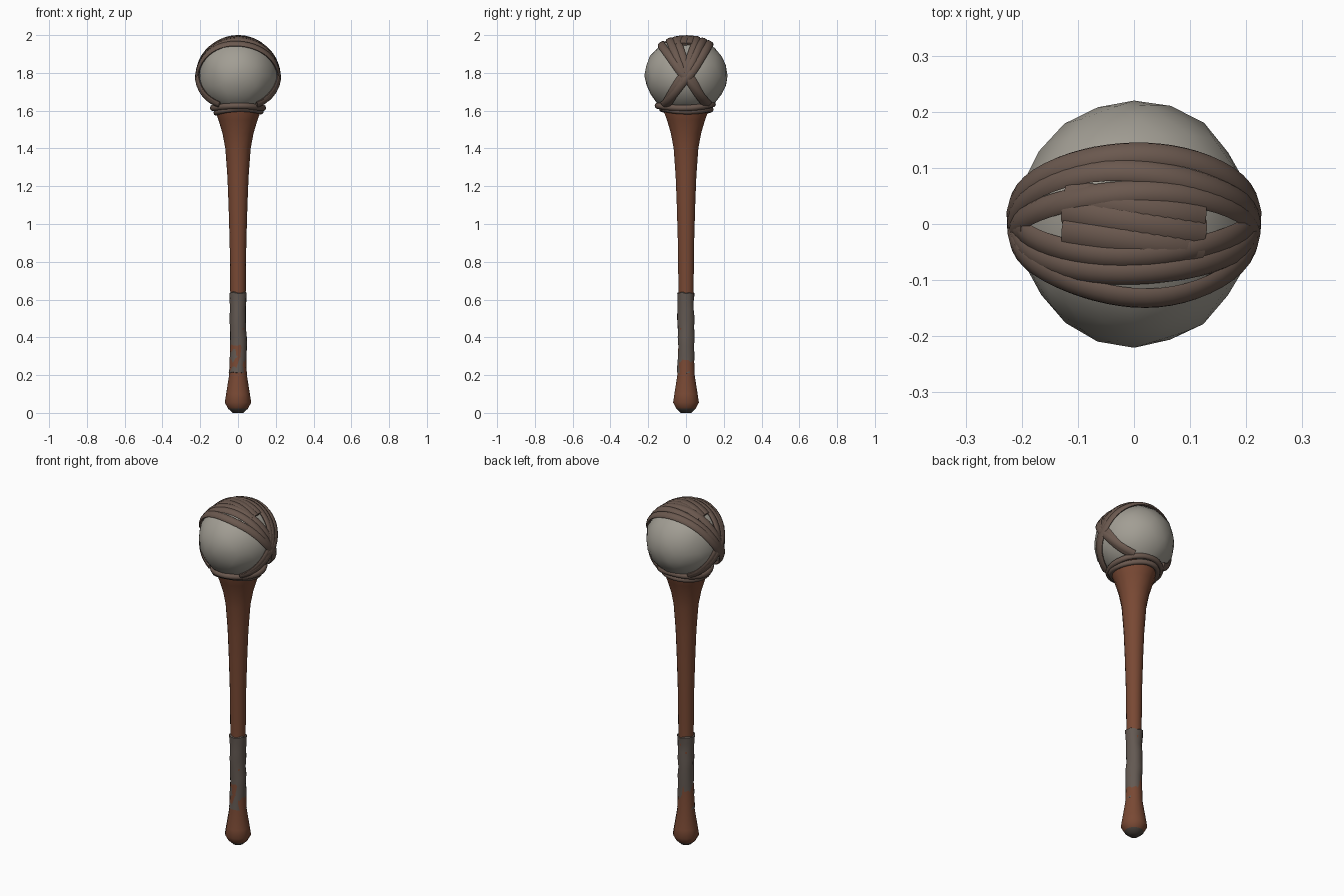
import bpy, bmesh, math
from mathutils import Vector, noise

if "Cube" in bpy.data.objects:
    bpy.data.objects.remove(bpy.data.objects["Cube"])

CZ = 1.785                      # centre height of the stone head
RX, RY, RZ = 0.210, 0.217, 0.204


def mat(name, rgb):
    m = bpy.data.materials.new(name)
    m.diffuse_color = (*rgb, 1)
    m.use_nodes = True
    m.node_tree.nodes["Principled BSDF"].inputs["Base Color"].default_value = m.diffuse_color
    return m


STONE = mat("pale stone", (0.36, 0.34, 0.295))
STRAP = mat("leather strap", (0.145, 0.098, 0.077))
WOOD = mat("red brown wood", (0.19, 0.066, 0.034))
GRIP = mat("grey grip wrap", (0.125, 0.10, 0.085))
DARK = mat("dark worn tip", (0.075, 0.06, 0.05))


def finish(bm, name, mats, angle=40):
    bmesh.ops.recalc_face_normals(bm, faces=bm.faces)
    me = bpy.data.meshes.new(name)
    bm.to_mesh(me)
    bm.free()
    ob = bpy.data.objects.new(name, me)
    bpy.context.collection.objects.link(ob)
    for m in mats:
        me.materials.append(m)
    bpy.ops.object.select_all(action='DESELECT')
    ob.select_set(True)
    bpy.context.view_layer.objects.active = ob
    bpy.ops.object.shade_smooth_by_angle(angle=math.radians(angle))
    return ob


def skin(bm, rings, closed=False):
    """Bridge successive vertex rings, capping open ends."""
    vs = [[bm.verts.new(p) for p in r] for r in rings]
    n = len(vs[0])
    for i in range(len(vs) - (0 if closed else 1)):
        a, b = vs[i], vs[(i + 1) % len(vs)]
        for k in range(n):
            bm.faces.new((a[k], a[(k + 1) % n], b[(k + 1) % n], b[k]))
    if not closed:
        bm.faces.new(vs[0])
        bm.faces.new(vs[-1])


def lathe(bm, profile, n=14, wobble=0.0):
    rings = []
    for z, r in profile:
        ring = []
        for k in range(n):
            a = 2 * math.pi * k / n
            c, s = math.cos(a), math.sin(a)
            d = wobble * noise.noise(Vector((c * 1.5, s * 1.5, z * 12)))
            ring.append((c * (r + d), s * (r + d), z + d * 2))
        rings.append(ring)
    skin(bm, rings)


def sweep(bm, pts, nrms, w, t, closed=False, n=8):
    """Flattened oval strap following pts, lying flat against the normals."""
    rings, m = [], len(pts)
    for i in range(m):
        if closed:
            tan = pts[(i + 1) % m] - pts[i - 1]
        else:
            tan = pts[min(i + 1, m - 1)] - pts[max(i - 1, 0)]
        side = tan.cross(nrms[i]).normalized()
        rings.append([pts[i] + side * w * math.cos(2 * math.pi * k / n)
                      + nrms[i] * t * math.sin(2 * math.pi * k / n) for k in range(n)])
    skin(bm, rings, closed)


# Handle with flared top and rounded knob
bm = bmesh.new()
lathe(bm, [(0.004, 0.028), (0.022, 0.052), (0.055, 0.07), (0.10, 0.063), (0.20, 0.047),
           (0.40, 0.04), (0.64, 0.041), (0.90, 0.044), (1.10, 0.05), (1.25, 0.056),
           (1.40, 0.067), (1.48, 0.082), (1.55, 0.103), (1.60, 0.122), (1.63, 0.125)])
for f in bm.faces:
    f.material_index = 1 if f.calc_center_median().z < 0.03 else 0
for v in bm.verts:
    if v.co.z < 0.01:
        v.co.z = 0
finish(bm, "handle", [WOOD, DARK], 60)

# Grip wrap, slightly uneven
bm = bmesh.new()
prof = [(0.205, 0.038), (0.208, 0.046)]
prof += [(0.25 + 0.05 * i, 0.043 + 0.002 * (i % 2)) for i in range(8)]
prof += [(0.635, 0.048), (0.64, 0.039)]
lathe(bm, prof, 14, 0.006)
finish(bm, "grip_wrap", [GRIP])

# Stone head, roughly hewn ball
bm = bmesh.new()
bmesh.ops.create_icosphere(bm, subdivisions=3, radius=1)
for v in bm.verts:
    d = v.co.normalized()
    k = 1 + 0.035 * noise.noise(d * 2.6) - 0.004
    v.co = Vector((d.x * RX * k, d.y * (RY + 0.003) * k, CZ + d.z * RZ * k))
finish(bm, "stone_head", [STONE], 30)


def over_head(bm, yfun, a0, a1, w, lift, n=40):
    """Strap over the head from one x side to the other; angle 0 is the top."""
    pts, nrms = [], []
    for i in range(n + 1):
        a = math.radians(a0 + (a1 - a0) * i / n)
        y = yfun(a) / RY
        h = math.sqrt(1 - y * y)
        d = Vector((h * math.sin(a), y, h * math.cos(a)))
        nr = Vector((d.x / RX, d.y / RY, d.z / RZ)).normalized()
        pts.append(Vector((d.x * RX, d.y * RY, CZ + d.z * RZ)) + nr * lift)
        nrms.append(nr)
    sweep(bm, pts, nrms, w, 0.010, False)


# Two strap bundles crossing on each side of the head
bm = bmesh.new()
for s in (1, -1):
    for j, c in enumerate((0.062, 0.092, 0.118)):
        off = (j - 1) * 0.011 * s

        def path(a, c=c, off=off, s=s, j=j):
            q = math.cos(a)
            amp = c if q > 0 else 0.125 + 0.014 * (j - 1)
            return s * amp * math.copysign(abs(q) ** 0.85, q) + off \
                + 0.006 * math.sin(a * 2 + j * 2 + s)
        over_head(bm, path, -148, 148, 0.021, 0.003 + 0.002 * j + 0.001 * s)
finish(bm, "crossed_straps", [STRAP], 60)

# Short straps filling the crown between the bundles
bm = bmesh.new()
for y, tilt in ((-0.03, 0.03), (0.005, 0.035), (0.035, 0.03)):
    over_head(bm, lambda a, y=y, t=tilt: y - t * math.sin(a), -36, 36, 0.026, 0.001, 14)
# End loops that close the gaps beside the crossing
for s in (1, -1):
    over_head(bm, lambda a: 0.01 * math.sin(a), *sorted((s * 66, s * 100)), 0.022, 0.002, 8)
finish(bm, "crown_straps", [STRAP], 60)

# Collar cords tying the straps to the handle
bm = bmesh.new()
for z, r, w, ph in ((1.622, 0.145, 0.016, 0), (1.600, 0.128, 0.015, 2)):
    pts, nrms = [], []
    for i in range(32):
        a = 2 * math.pi * i / 32
        nr = Vector((math.cos(a), math.sin(a), 0))
        rr = r + 0.004 * math.sin(3 * a + ph)
        pts.append(Vector((nr.x * rr * 0.93, nr.y * rr * 1.02,
                           z - 0.008 * math.cos(2 * a) + 0.004 * math.sin(a + ph))))
        nrms.append(nr)
    sweep(bm, pts, nrms, w, 0.014, True)
finish(bm, "collar_cords", [STRAP], 60)
